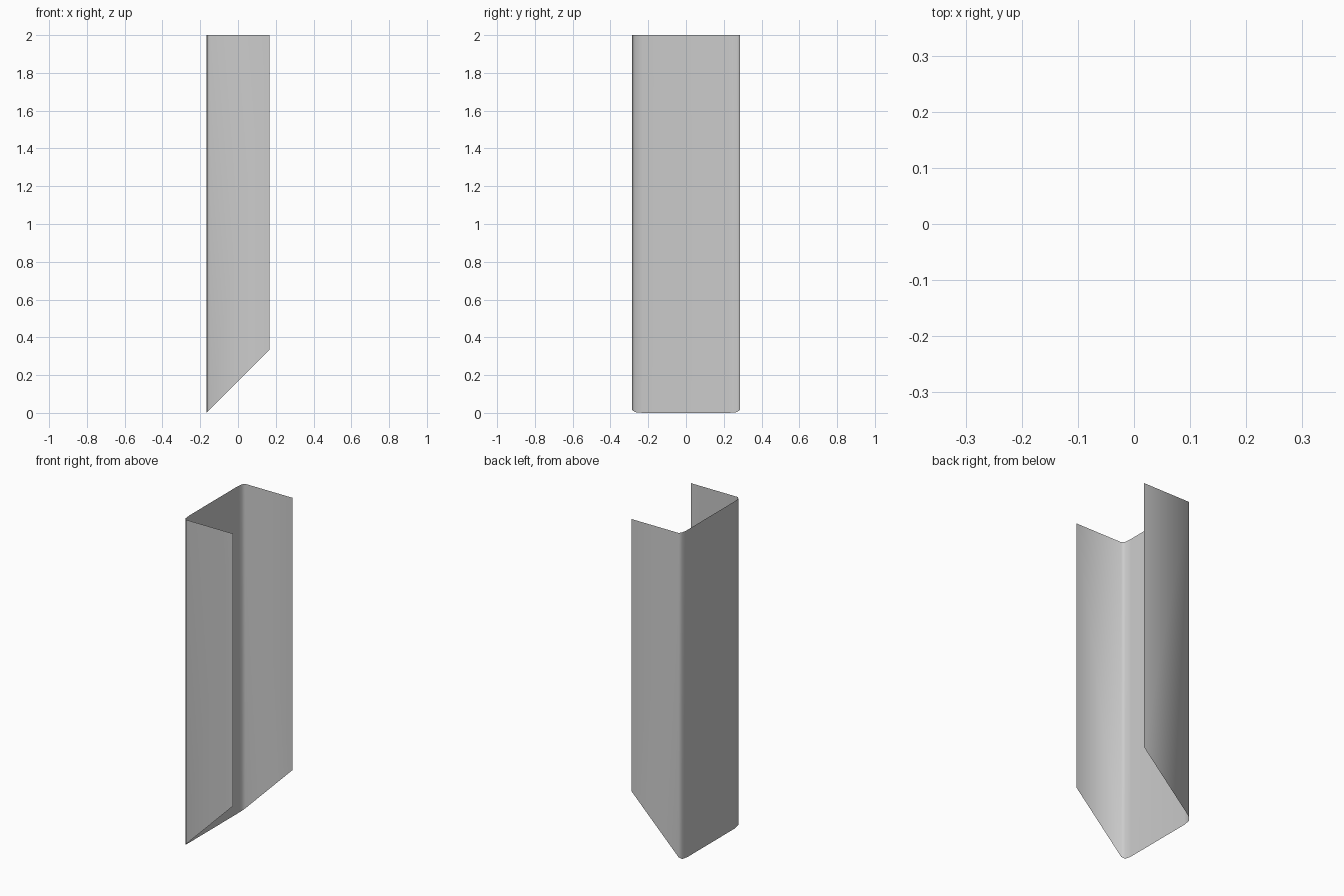
import bpy, bmesh

if "Cube" in bpy.data.objects:
    bpy.data.objects.remove(bpy.data.objects["Cube"])

HALF_X, TOP = 0.168, 2.0

# Half of the U cross-section, mirrored in y: web, softened corner, flange
half = [(-HALF_X, 0.228), (-0.164, 0.271), (-0.15, 0.287), (HALF_X, 0.287)]
profile = [(x, -y) for x, y in reversed(half)] + half

# Thin open channel with a 45 degree cut along the bottom
bm = bmesh.new()
low = [bm.verts.new((x, y, x + HALF_X)) for x, y in profile]
high = [bm.verts.new((x, y, TOP)) for x, y in profile]
for i in range(len(profile) - 1):
    bm.faces.new((low[i + 1], low[i], high[i], high[i + 1]))
bm.normal_update()

# Make sure the faces point outward from the channel
web = min(bm.faces, key=lambda f: f.calc_center_median().x)
if web.normal.x > 0:
    bmesh.ops.reverse_faces(bm, faces=bm.faces[:])
for f in bm.faces:
    f.smooth = True

mesh = bpy.data.meshes.new("channel_panel")
bm.to_mesh(mesh)
bm.free()
channel = bpy.data.objects.new("channel_panel", mesh)
bpy.context.collection.objects.link(channel)
